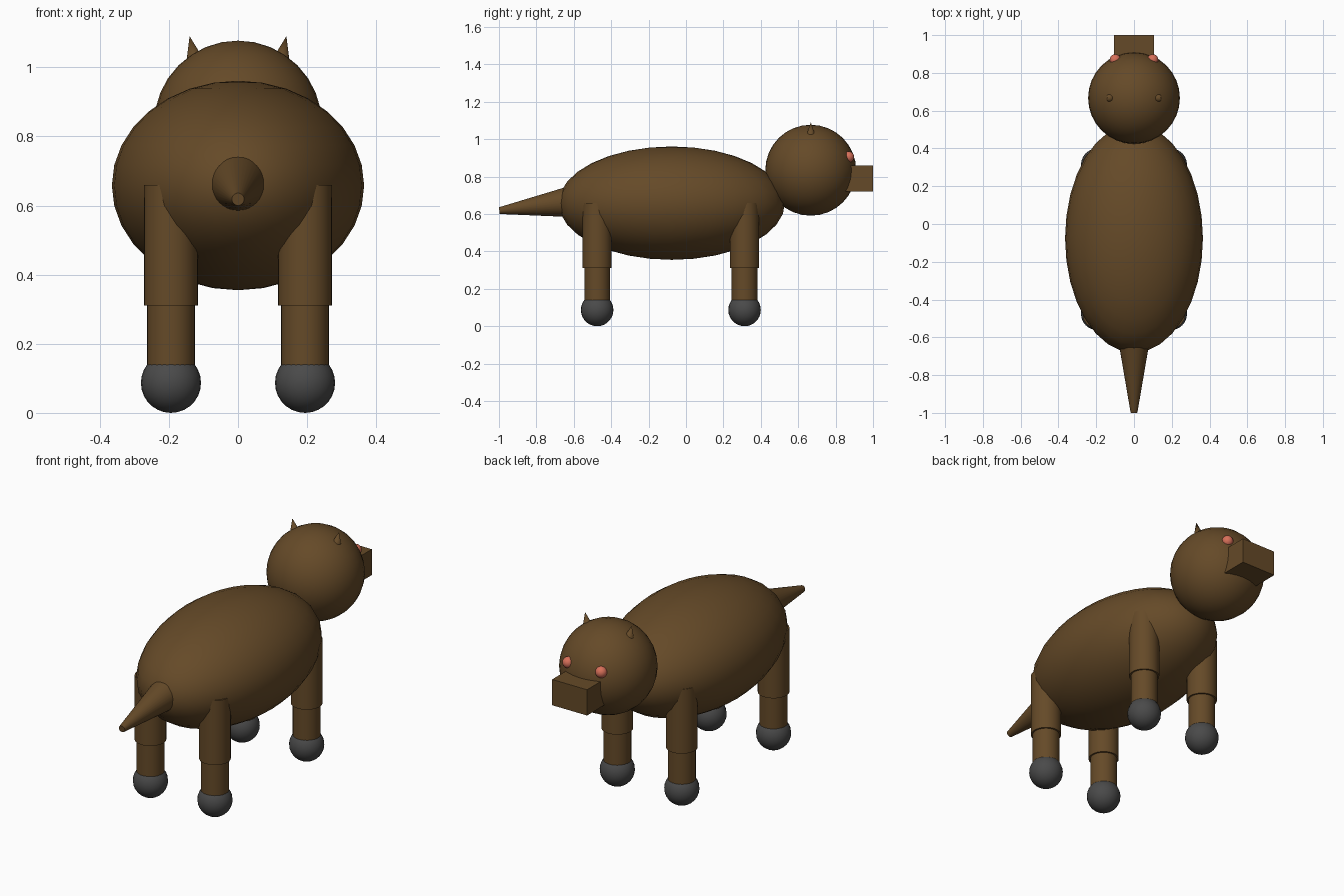
import bpy, math
from mathutils import Vector

if "Cube" in bpy.data.objects:
    bpy.data.objects.remove(bpy.data.objects["Cube"])


def material(name, rgb):
    m = bpy.data.materials.new(name)
    m.diffuse_color = (*rgb, 1)
    m.use_nodes = True
    m.node_tree.nodes["Principled BSDF"].inputs["Base Color"].default_value = m.diffuse_color
    return m


BROWN = material("brown coat", (0.13, 0.068, 0.021))
GREY = material("dark grey hoof", (0.068, 0.068, 0.068))
RED = material("coral eye", (0.68, 0.16, 0.10))


def finish(name, mat, smooth=True):
    ob = bpy.context.object
    ob.name = name
    ob.data.materials.append(mat)
    bpy.ops.object.transform_apply(location=False, rotation=True, scale=True)
    if smooth:
        bpy.ops.object.shade_smooth_by_angle(angle=math.radians(40))
    return ob


def ball(name, centre, radii, mat, seg=32, rings=16):
    bpy.ops.mesh.primitive_uv_sphere_add(segments=seg, ring_count=rings, radius=1, location=centre)
    bpy.context.object.scale = radii
    return finish(name, mat)


def taper(name, a, b, r1, r2, mat, sides=32):
    """Round bar or cone running from point a to point b."""
    a, b = Vector(a), Vector(b)
    d = b - a
    bpy.ops.mesh.primitive_cone_add(vertices=sides, radius1=r1, radius2=r2, depth=d.length,
                                    location=(a + b) / 2,
                                    rotation=d.to_track_quat('Z', 'Y').to_euler())
    return finish(name, mat)


# Body and head
ball("body", (0, -0.076, 0.658), (0.365, 0.605, 0.303), BROWN)
ball("head", (0, 0.667, 0.834), (0.243, 0.243, 0.243), BROWN)

# Square muzzle
bpy.ops.mesh.primitive_cube_add(size=1, location=(0, 0.90, 0.79))
bpy.context.object.scale = (0.21, 0.20, 0.14)
finish("muzzle", BROWN, smooth=False)

# Tail, tapering and drooping slightly
taper("tail", (0, -0.60, 0.668), (0, -0.998, 0.618), 0.086, 0.018, BROWN)

for side, s in (("right", 1), ("left", -1)):
    # Eyes and small pointed ears
    ball(f"{side}_eye", (s * 0.099, 0.869, 0.905), (0.03, 0.03, 0.03), RED, 16, 10)
    taper(f"{side}_ear", (s * 0.125, 0.667, 1.02), (s * 0.14, 0.667, 1.09), 0.025, 0.0, BROWN, 16)
    # Legs: upper bar, thinner lower bar, round hoof
    for end, y in (("front", 0.313), ("back", -0.475)):
        x = s * 0.194
        taper(f"{end}_{side}_upper_leg", (x, y, 0.31), (x, y, 0.66), 0.078, 0.078, BROWN)
        taper(f"{end}_{side}_lower_leg", (x, y, 0.10), (x, y, 0.33), 0.069, 0.069, BROWN)
        ball(f"{end}_{side}_hoof", (x, y, 0.087), (0.087, 0.087, 0.087), GREY, 24, 14)
